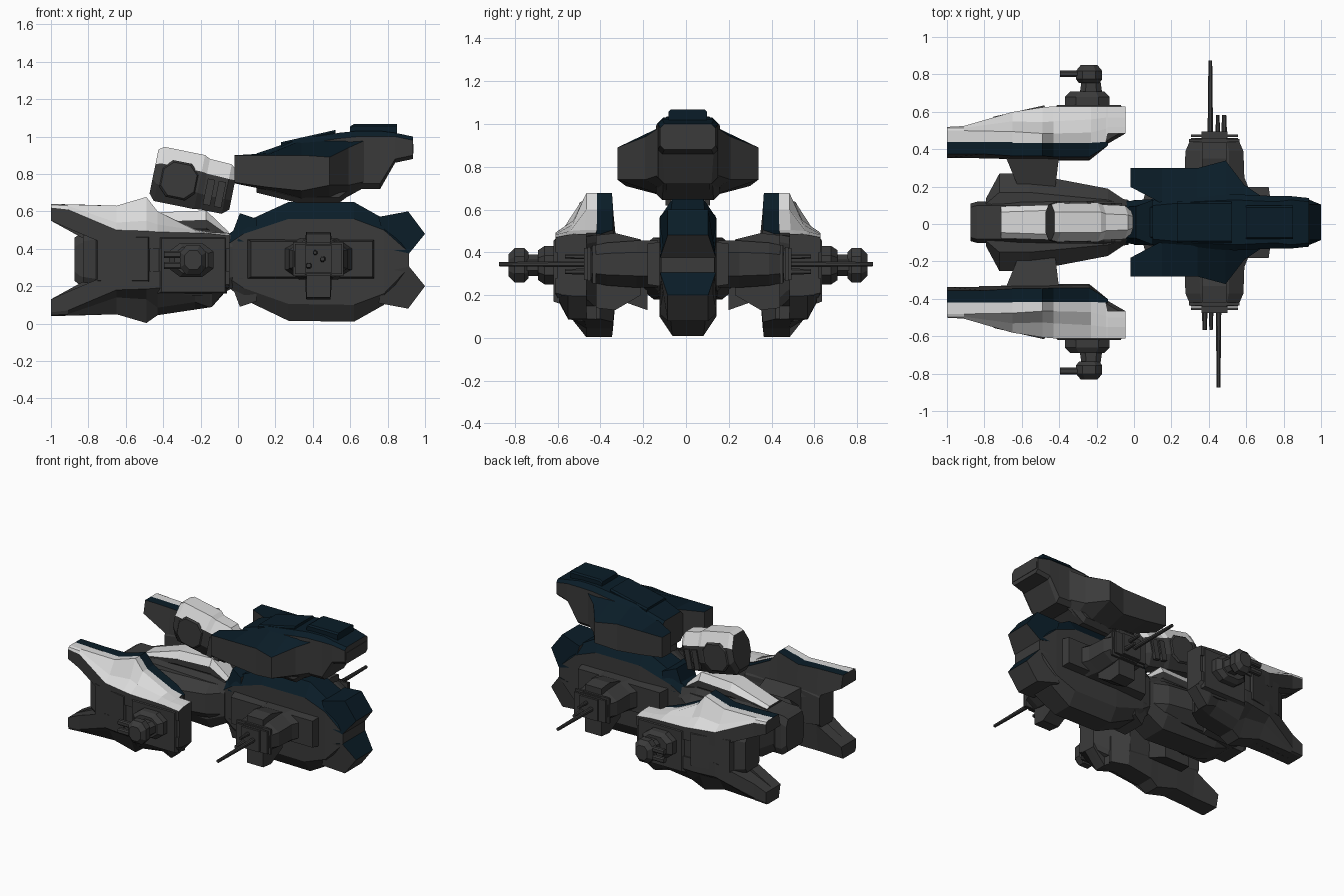
import bpy, bmesh, math
from mathutils import Matrix, Vector

C = 0.009  # y of the ship's centre plane


def material(name, rgb):
    m = bpy.data.materials.new(name)
    m.diffuse_color = (*rgb, 1)
    return m


DARK = material("dark grey", (0.043, 0.043, 0.043))
BLUE = material("navy blue", (0.003, 0.012, 0.021))
WHITE = material("light grey", (0.70, 0.70, 0.70))


def loft(name, rings, paint=None, rule=0.25, mirror=False, turn=None):
    """Skin equal rings of points; faces whose normal z exceeds rule get paint."""
    bm = bmesh.new()
    for s in ((1, -1) if mirror else (1,)):
        vs = [[bm.verts.new((p[0], s * p[1], p[2])) for p in r] for r in rings]
        n = len(rings[0])
        for a, b in zip(vs, vs[1:]):
            for i in range(n):
                j = (i + 1) % n
                bm.faces.new((a[i], a[j], b[j], b[i]))
        bm.faces.new(vs[0])
        bm.faces.new(vs[-1])
    if turn:
        bm.transform(turn)
    bmesh.ops.translate(bm, vec=(0, C, 0), verts=bm.verts)
    bmesh.ops.recalc_face_normals(bm, faces=bm.faces)
    bm.normal_update()
    for f in bm.faces:
        f.material_index = 1 if paint and f.normal.z > rule else 0
    me = bpy.data.meshes.new(name)
    bm.to_mesh(me)
    bm.free()
    me.materials.append(DARK)
    if paint:
        me.materials.append(paint)
    ob = bpy.data.objects.new(name, me)
    bpy.context.collection.objects.link(ob)
    return ob


def octo(x, hw, z0, z1, cy, cz, yc=0.0):
    """Chamfered rectangle across x."""
    a = hw - cy
    return [(x, yc + y, z) for y, z in ((-a, z0), (a, z0), (hw, z0 + cz), (hw, z1 - cz),
                                        (a, z1), (-a, z1), (-hw, z1 - cz), (-hw, z0 + cz))]


def rect_y(y, x0, x1, z0, z1):
    return [(x0, y, z0), (x1, y, z0), (x1, y, z1), (x0, y, z1)]


def oct_y(y, x, z, hx, hz, k=0.5):
    return [(x + a * hx, y, z + b * hz) for a, b in ((-k, -1), (k, -1), (1, -k), (1, k),
                                                     (k, 1), (-k, 1), (-1, k), (-1, -k))]


def box(name, x0, x1, y0, y1, z0, z1, **kw):
    return loft(name, [rect_y(y0, x0, x1, z0, z1), rect_y(y1, x0, x1, z0, z1)], **kw)


def prism(name, prof, hw, tip, **kw):
    """xz profile, full width hw, narrowed at the points flagged in tip."""
    ring = lambda s: [(x, s * (hw - (0.035 if i in tip else 0)), z) for i, (x, z) in enumerate(prof)]
    return loft(name, [ring(-1), ring(1)], **kw)


# --- Forward hull -----------------------------------------------------------
loft("forward_hull", [
    octo(-0.06, 0.11, 0.20, 0.47, 0.03, 0.05), octo(0.03, 0.12, 0.13, 0.54, 0.04, 0.06),
    octo(0.27, 0.133, 0.015, 0.65, 0.06, 0.09), octo(0.62, 0.133, 0.01, 0.65, 0.06, 0.09),
    octo(0.78, 0.133, 0.10, 0.56, 0.05, 0.06), octo(0.915, 0.125, 0.26, 0.42, 0.03, 0.04)], BLUE)
nose = [(0.75, 0.57), (0.91, 0.60), (1.0, 0.48), (0.915, 0.375), (0.80, 0.40)]
heel = [(0.10, 0.56), (0.01, 0.59), (-0.035, 0.47), (0.0, 0.44), (0.10, 0.44)]
flip = lambda prof: [(x, 0.68 - z) for x, z in prof]
prism("upper_nose_prong", nose, 0.13, (1, 2), paint=BLUE, rule=-0.2)
prism("lower_nose_prong", flip(nose), 0.13, (1, 2), paint=BLUE)
prism("upper_heel_prong", heel, 0.12, (1, 2), paint=BLUE, rule=0.1)
prism("lower_heel_prong", flip(heel), 0.12, (1, 2))

# --- Bridge block above the hull ---------------------------------------------
loft("bridge_core", [
    octo(0.10, 0.12, 0.70, 0.91, 0.03, 0.03), octo(0.32, 0.14, 0.645, 0.985, 0.03, 0.03),
    octo(0.54, 0.15, 0.645, 1.02, 0.03, 0.03), octo(0.64, 0.145, 0.72, 1.03, 0.03, 0.03),
    octo(0.76, 0.14, 0.72, 1.03, 0.03, 0.03), octo(0.84, 0.14, 0.86, 1.02, 0.02, 0.02),
    octo(0.935, 0.13, 0.88, 1.0, 0.02, 0.02)], BLUE)
wing = [(-0.02, 0.19, 0.75, 0.90, 0.29, 0.755, 0.90), (0.15, 0.10, 0.715, 0.91, 0.29, 0.73, 0.90),
        (0.34, 0.10, 0.66, 0.98, 0.29, 0.71, 0.90), (0.49, 0.10, 0.66, 1.00, 0.33, 0.74, 0.89),
        (0.59, 0.10, 0.68, 1.00, 0.20, 0.74, 0.94), (0.68, 0.10, 0.73, 1.00, 0.14, 0.76, 0.98)]
loft("bridge_wings", [[(x, a, b), (x, d, e), (x, d, f), (x, a, c)] for x, a, b, c, d, e, f in wing],
     BLUE, mirror=True)
loft("bridge_roof_block", [octo(0.60, 0.09, 0.99, 1.055, 0.01, 0.01), octo(0.62, 0.09, 0.99, 1.067, 0.01, 0.01),
                           octo(0.85, 0.09, 0.99, 1.067, 0.01, 0.01)], BLUE, -0.1)
loft("bridge_roof_plate", [octo(0.23, 0.11, 0.93, 0.97, 0.01, 0.01), octo(0.52, 0.11, 0.98, 1.035, 0.01, 0.01)],
     BLUE, -0.1)
box("bridge_window", 0.93, 0.938, -0.12, 0.12, 0.91, 0.96)

# --- Rear central body: narrow core with flat side shelves ---------------------
loft("rear_core", [octo(-0.76, 0.12, 0.20, 0.48, 0.03, 0.06), octo(-0.60, 0.14, 0.14, 0.50, 0.05, 0.08),
                   octo(-0.16, 0.14, 0.12, 0.50, 0.05, 0.08), octo(-0.03, 0.12, 0.19, 0.47, 0.03, 0.06)])
loft("rear_shelf", [
    octo(-0.79, 0.13, 0.22, 0.46, 0.03, 0.06), octo(-0.72, 0.26, 0.18, 0.47, 0.10, 0.08),
    octo(-0.56, 0.26, 0.18, 0.47, 0.10, 0.08), octo(-0.14, 0.18, 0.20, 0.46, 0.06, 0.06),
    octo(-0.05, 0.12, 0.22, 0.45, 0.03, 0.04)])
loft("tail_block", [octo(-0.875, 0.10, 0.23, 0.46, 0.02, 0.05), octo(-0.84, 0.11, 0.20, 0.48, 0.02, 0.05),
                    octo(-0.70, 0.11, 0.20, 0.48, 0.02, 0.05)])
loft("spine_ridge", [octo(-0.71, 0.085, 0.46, 0.50, 0.03, 0.01), octo(-0.42, 0.095, 0.46, 0.595, 0.03, 0.05),
                     octo(-0.17, 0.09, 0.46, 0.605, 0.03, 0.05), octo(-0.05, 0.07, 0.42, 0.49, 0.03, 0.02)], WHITE)

# --- Tilted engine drum over the spine ----------------------------------------
tilt = Matrix.Translation(Vector((-0.255, 0, 0.764))) @ Matrix.Rotation(0.2, 4, 'Y')
loft("engine_drum", [
    octo(-0.20, 0.095, -0.11, 0.13, 0.04, 0.08), octo(-0.17, 0.105, -0.145, 0.15, 0.05, 0.09),
    octo(0.05, 0.105, -0.145, 0.15, 0.05, 0.09), octo(0.08, 0.095, -0.14, 0.135, 0.05, 0.08),
    octo(0.20, 0.09, -0.14, 0.13, 0.05, 0.08), octo(0.235, 0.06, -0.11, 0.10, 0.03, 0.05)], WHITE, turn=tilt)
loft("engine_side_panels", [oct_y(0.10, -0.06, -0.01, 0.10, 0.10), oct_y(0.113, -0.06, -0.01, 0.09, 0.09)],
     mirror=True, turn=tilt)
for i in range(2):
    x = 0.09 + i * 0.06
    box("engine_rib_%d" % i, x, x + 0.04, 0.08, 0.104, -0.11, 0.03, mirror=True, turn=tilt)

# --- Side pods ------------------------------------------------------------------
pod = [(-0.83, 0.34, 0.50, 0.22, 0.47), (-0.70, 0.34, 0.56, 0.20, 0.49), (-0.46, 0.335, 0.61, 0.17, 0.49),
       (-0.24, 0.335, 0.61, 0.15, 0.485), (-0.14, 0.42, 0.61, 0.15, 0.48), (-0.045, 0.475, 0.61, 0.20, 0.47)]
loft("pod_bodies", [octo(x, (b - a) / 2, c, d, 0.02, 0.03, (a + b) / 2) for x, a, b, c, d in pod], mirror=True)
loft("pod_struts", [rect_y(0.19, -0.62, -0.42, 0.13, 0.43), rect_y(0.36, -0.69, -0.40, 0.19, 0.48)], mirror=True)

# fins: outer shell (x, inner y, top y, top z, mid y, mid z, outer y, outer z, bottom z) and inner half
shell = [(-1.0, 0.425, 0.49, 0.64, 0.505, 0.635, 0.51, 0.62, 0.55), (-0.91, 0.425, 0.49, 0.637, 0.505, 0.63, 0.515, 0.61, 0.51),
         (-0.65, 0.425, 0.485, 0.63, 0.54, 0.54, 0.59, 0.50, 0.40), (-0.49, 0.425, 0.475, 0.677, 0.535, 0.55, 0.615, 0.495, 0.40),
         (-0.43, 0.425, 0.475, 0.60, 0.54, 0.53, 0.62, 0.49, 0.40), (-0.23, 0.425, 0.48, 0.505, 0.55, 0.50, 0.62, 0.485, 0.40),
         (-0.15, 0.43, 0.50, 0.49, 0.56, 0.488, 0.62, 0.482, 0.40), (-0.14, 0.475, 0.51, 0.49, 0.56, 0.488, 0.62, 0.48, 0.40),
         (-0.045, 0.475, 0.51, 0.485, 0.56, 0.482, 0.62, 0.47, 0.40)]
inner = [(-1.0, 0.345, 0.64, 0.55), (-0.80, 0.345, 0.635, 0.44), (-0.65, 0.335, 0.63, 0.40),
         (-0.49, 0.335, 0.677, 0.40), (-0.43, 0.33, 0.60, 0.40), (-0.24, 0.33, 0.505, 0.40), (-0.14, 0.41, 0.485, 0.40)]


def lower(x, z):
    """Upper fin height turned upside down, with a deeper keel toward the front."""
    d = 0.68 - z
    return min(d, 0.045 + 0.15 * (x + 0.43)) if -0.44 < x < -0.1 and z > 0.45 else d


for label, m, outer_paint, inner_paint in (("upper", lambda x, z: z, WHITE, BLUE), ("lower", lower, None, None)):
    down = label == "lower"
    loft(label + "_fin_shells", [[(x, a, m(x, e)), (x, a, m(x, tz)), (x, ty, m(x, tz)),
                                  (x, my, m(x, mz) + 0.04 * (down and -0.45 < x < -0.2)),
                                  (x, oy, 0.68 - oz if down else oz), (x, oy, m(x, e))]
                                 for x, a, ty, tz, my, mz, oy, oz, e in shell], outer_paint, mirror=True)
    loft(label + "_fin_inner", [[(x, a, m(x, e)), (x, a + 0.02 * (x < -0.2), m(x, t)), (x, 0.43, m(x, t)), (x, 0.43, m(x, e))]
                                for x, a, t, e in inner], inner_paint, 0.35, mirror=True)

# pod side panels
loft("pod_front_panels", [rect_y(0.60, -0.43, -0.06, 0.16, 0.47), rect_y(0.628, -0.41, -0.07, 0.17, 0.455)], mirror=True)
loft("pod_rear_panels", [[(-0.77, 0.50, 0.21), (-0.46, 0.58, 0.21), (-0.46, 0.58, 0.48), (-0.77, 0.50, 0.48)],
                         [(-0.75, 0.565, 0.23), (-0.48, 0.625, 0.23), (-0.48, 0.625, 0.46), (-0.75, 0.565, 0.46)]],
     mirror=True)

# --- Pod turrets -----------------------------------------------------------------
loft("pod_turret_bases", [oct_y(0.62, -0.25, 0.34, 0.12, 0.09), oct_y(0.67, -0.25, 0.34, 0.12, 0.09),
                          oct_y(0.70, -0.25, 0.34, 0.09, 0.07)], mirror=True)
loft("pod_turret_necks", [oct_y(0.69, -0.23, 0.34, 0.06, 0.05), oct_y(0.76, -0.23, 0.34, 0.05, 0.05)], mirror=True)
loft("pod_turret_heads", [oct_y(0.745, -0.24, 0.34, 0.055, 0.06), oct_y(0.765, -0.24, 0.34, 0.07, 0.08),
                          oct_y(0.81, -0.24, 0.34, 0.07, 0.08), oct_y(0.84, -0.24, 0.34, 0.045, 0.05)], mirror=True)
for label, z in (("upper", 0.37), ("lower", 0.31)):
    loft(label + "_pod_turret_barrels", [octo(x, 0.018, z - 0.018, z + 0.018, 0.008, 0.008, 0.795)
                                         for x in (-0.395, -0.25)], mirror=True)

# --- Broadside turrets on the forward hull ------------------------------------------
loft("broadside_plates", [rect_y(0.12, 0.05, 0.73, 0.24, 0.45), rect_y(0.19, 0.07, 0.72, 0.25, 0.44)], mirror=True)
loft("broadside_mounts", [oct_y(0.14, 0.43, 0.345, 0.20, 0.11), oct_y(0.24, 0.43, 0.345, 0.16, 0.11),
                          oct_y(0.38, 0.43, 0.345, 0.155, 0.10), oct_y(0.45, 0.43, 0.345, 0.125, 0.085)], mirror=True)
loft("broadside_brackets", [rect_y(0.22, 0.36, 0.50, 0.20, 0.46), rect_y(0.34, 0.365, 0.495, 0.13, 0.49),
                            rect_y(0.43, 0.365, 0.495, 0.14, 0.48)], mirror=True)
box("broadside_faces", 0.295, 0.565, 0.43, 0.445, 0.255, 0.435, mirror=True)
box("broadside_collars", 0.305, 0.555, 0.455, 0.47, 0.265, 0.425, mirror=True)
box("broadside_cores", 0.36, 0.50, 0.40, 0.485, 0.27, 0.42, mirror=True)
half_turn = Matrix.Translation(Vector((0.86, 0, 0))) @ Matrix.Rotation(math.pi, 4, 'Z')
for side, turn, tip in (("far", None, 0.866), ("near", half_turn, 0.884)):
    for part, x, y, z, r in (("long_gun", 0.408, tip, 0.345, 0.010), ("short_gun_a", 0.448, 0.575, 0.38, 0.009),
                             ("short_gun_b", 0.482, 0.575, 0.31, 0.011)):
        loft(side + "_" + part, [oct_y(0.45, x, z, r * 1.5, r * 1.5), oct_y(y, x, z, r, r)], turn=turn)
